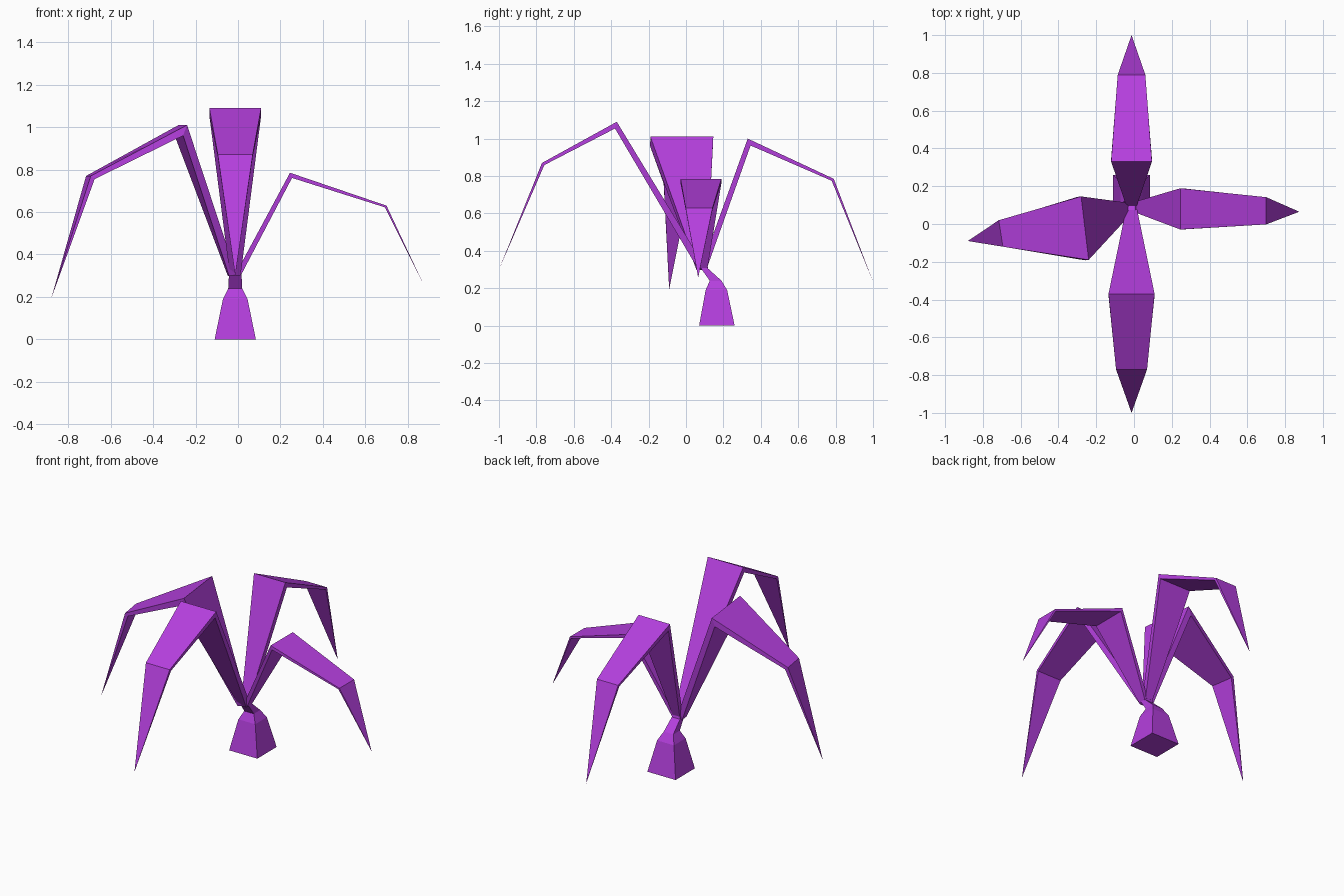
import bpy, bmesh
from mathutils import Vector as V

if "Cube" in bpy.data.objects:
    bpy.data.objects.remove(bpy.data.objects["Cube"])

purple = bpy.data.materials.new("purple leaf")
purple.diffuse_color = (0.46, 0.05, 0.73, 1)
purple.use_nodes = True
purple.node_tree.nodes["Principled BSDF"].inputs["Base Color"].default_value = purple.diffuse_color


def make_object(name, rings, tip=None):
    """Skin four-cornered rings into a closed flat-shaded solid, with an optional pointed end."""
    bm = bmesh.new()
    loops = [[bm.verts.new(p) for p in ring] for ring in rings]
    for a, b in zip(loops, loops[1:]):
        for i in range(4):
            j = (i + 1) % 4
            bm.faces.new((a[i], a[j], b[j], b[i]))
    bm.faces.new(loops[0])
    if tip:
        t = bm.verts.new(tip)
        for i in range(4):
            bm.faces.new((loops[-1][i], loops[-1][(i + 1) % 4], t))
    else:
        bm.faces.new(loops[-1])
    bmesh.ops.recalc_face_normals(bm, faces=bm.faces)
    me = bpy.data.meshes.new(name)
    bm.to_mesh(me)
    bm.free()
    me.materials.append(purple)
    bpy.context.collection.objects.link(bpy.data.objects.new(name, me))


def leaf(name, path, sides, thick):
    """Bent leaf: upper centre line, half-width vectors and mitred thickness at each joint."""
    path, sides = [V(p) for p in path], [V(s) for s in sides]
    ref = sides[1].normalized()
    normals = []
    for a, b in zip(path, path[1:]):
        n = (b - a).cross(ref).normalized()
        normals.append(n)
    if normals[1].z > 0:  # underside of the middle segment faces down
        normals = [-n for n in normals]
    rings = []
    for i in range(3):
        n0, n1 = normals[max(i - 1, 0)], normals[i]
        m = (n0 + n1).normalized()
        off = m * (thick[i] / m.dot(n1))
        p, s = path[i], sides[i]
        rings.append((p - s, p + s, p + s + off, p - s + off))
    make_object(name, rings, path[3])


# Tapered foot and bent stem
CX = -0.013
levels = [(0.0, 0.07, 0.26, 0.0, 0.097), (0.19, 0.105, 0.22, 0.19, 0.058),
          (0.24, 0.127, 0.19, 0.24, 0.033), (0.335, 0.06, 0.118, 0.305, 0.028),
          (0.365, 0.075, 0.108, 0.35, 0.022)]
make_object("stem_base", [((CX - h, y0, z0), (CX + h, y0, z0),
                           (CX + h, y1, z1), (CX - h, y1, z1))
                          for z0, y0, y1, z1, h in levels])

# Four drooping leaves
leaf("front_leaf",
     [(CX, 0.098, 0.32), (CX, -0.37, 1.09), (CX, -0.77, 0.87), (CX, -1.0, 0.30)],
     [(0.025, 0, 0), (0.122, 0, 0), (0.082, 0, 0)], (0.038, 0.027, 0.016))
leaf("back_leaf",
     [(CX, 0.088, 0.33), (CX, 0.33, 1.0), (CX, 0.79, 0.785), (CX, 1.0, 0.235)],
     [(0.025, 0, 0), (0.108, 0, 0), (0.073, 0, 0)], (0.03, 0.027, 0.014))
leaf("right_leaf",
     [(-0.005, 0.09, 0.32), (0.245, 0.08, 0.785), (0.70, 0.07, 0.63), (0.875, 0.065, 0.257)],
     [(0, 0.025, 0), (0, 0.109, 0), (0, 0.072, 0)], (0.025, 0.02, 0.01))
leaf("left_leaf",
     [(-0.012, 0.085, 0.31), (-0.26, -0.022, 1.01), (-0.705, -0.05, 0.77), (-0.88, -0.09, 0.193)],
     [(-0.003, 0.025, 0), (-0.02, 0.168, 0), (-0.011, 0.07, 0)], (0.035, 0.035, 0.022))
